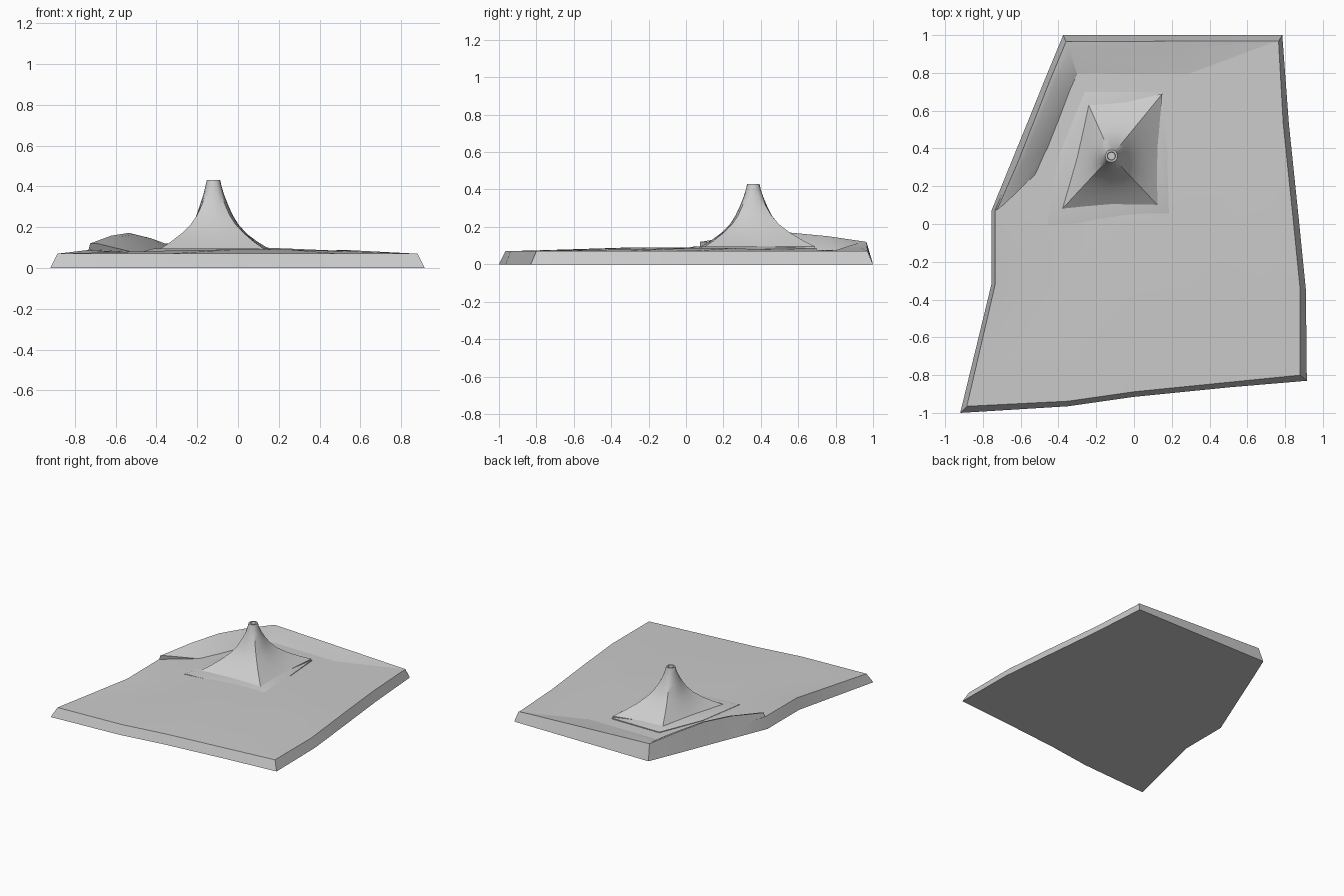
import bpy, bmesh
from math import cos, sin, atan2, radians
from mathutils import Vector

if "Cube" in bpy.data.objects:
    bpy.data.objects.remove(bpy.data.objects["Cube"])


def loft(name, rings, top=None, angle=30, wrap=True, bottom=True):
    """Skin equal-sized point rows, with optional wrap, bottom and peak."""
    bm = bmesh.new()
    rows = [[bm.verts.new(p) for p in r] for r in rings]
    n = len(rows[0])
    for a, b in zip(rows, rows[1:]):
        for i in range(n if wrap else n - 1):
            j = (i + 1) % n
            bm.faces.new((a[i], a[j], b[j], b[i]))
    if bottom:
        bm.faces.new(rows[0][::-1])
    if top:
        peak = bm.verts.new(top)
        for i in range(n):
            bm.faces.new((rows[-1][i], rows[-1][(i + 1) % n], peak))
    elif wrap:
        bm.faces.new(rows[-1])
    bmesh.ops.recalc_face_normals(bm, faces=bm.faces)
    if sum(f.normal.z * f.calc_area() for f in bm.faces) < -.01:
        bmesh.ops.reverse_faces(bm, faces=bm.faces)
    mesh = bpy.data.meshes.new(name)
    bm.to_mesh(mesh)
    bm.free()
    ob = bpy.data.objects.new(name, mesh)
    bpy.context.collection.objects.link(ob)
    bpy.ops.object.select_all(action='DESELECT')
    bpy.context.view_layer.objects.active = ob
    ob.select_set(True)
    bpy.ops.object.shade_smooth_by_angle(angle=radians(angle))
    return ob


# Island slab: outer outline, bevelled rim, gently raised terrain
outline = [(-.92, -1), (-.35, -.965), (0, -.915), (.5, -.865), (.915, -.83),
           (.91, -.35), (.87, .05), (.82, .53), (.785, 1), (-.375, 1),
           (-.565, .535), (-.755, .07), (-.755, -.32)]
rim = [(-.885, -.965, .07), (-.35, -.938, .07), (0, -.888, .07),
       (.5, -.838, .07), (.88, -.80, .07), (.88, -.35, .07),
       (.84, .05, .072), (.79, .53, .07), (.765, .97, .07),
       (-.36, .965, .07), (-.54, .53, .075), (-.735, .075, .09),
       (-.735, -.32, .088)]
inner = [(-.60, -.33, .077), (-.3, -.3, .086), (0, -.27, .091),
         (.25, -.25, .09), (.45, -.2, .084), (.55, .03, .087),
         (.40, .25, .086), (.36, .5, .076), (.3, .78, .073),
         (-.30, .79, .075), (-.40, .53, .077), (-.51, .27, .079),
         (-.57, -.05, .079)]
loft("island_base", [[(x, y, 0) for x, y in outline], rim, inner],
     top=(-.12, .36, .085))

# Coastal ridge along the back left: foot, outer crest, inner crest, valley foot
ridge = [
    [(-.755, .07, 0), (-.725, .075, .12), (-.69, .10, .12), (-.51, .275, .076)],
    [(-.655, .315, 0), (-.622, .31, .158), (-.59, .32, .152), (-.455, .40, .075)],
    [(-.565, .535, 0), (-.535, .53, .172), (-.51, .53, .165), (-.40, .54, .074)],
    [(-.47, .77, 0), (-.445, .76, .15), (-.42, .75, .143), (-.34, .70, .073)],
    [(-.375, 1, 0), (-.36, .965, .12), (-.345, .925, .115), (-.30, .79, .073)],
    [(.2, 1, 0), (.2, .968, .097), (.2, .93, .09), (.3, .79, .072)],
    [(.785, 1, 0), (.768, .97, .073), (.768, .966, .072), (.766, .962, .069)],
]
loft("coastal_ridge", ridge, wrap=False)

# Low apron around the mountain
apron = [(-.46, -.01), (.19, .05), (.19, .23), (.15, .70), (-.26, .70), (-.40, .36)]
c = Vector((-.12, .36))


def scaled(points, f, z):
    return [(*(c + (Vector(p) - c) * f), z) for p in points]


loft("mountain_apron", [scaled(apron, 1, .075), scaled(apron, 1, .083),
                        scaled(apron, .85, .096)], bottom=False)

# Mountain: four-ridged flared cone that turns round toward the crater
corners = [Vector(p) - c for p in ((-.38, .08), (.125, .10), (.15, .69), (-.24, .63))]
plan = []
for k in range(4):
    a, b = corners[k], corners[(k + 1) % 4]
    plan += [a, a.lerp(b, .25) * .97, a.lerp(b, .5) * .95, a.lerp(b, .75) * .97]


def mountain_ring(f, z, blend, radius):
    pts = []
    for p in plan:
        t = atan2(p.y, p.x)
        q = (p * f).lerp(Vector((cos(t), sin(t))) * radius, blend)
        pts.append((*(c + q), z))
    return pts


# Profile steps: plan scale, height, roundness, round radius
profile = [(1, .08, 0, 0), (1, .095, 0, 0), (.83, .13, .1, .19), (.66, .17, .25, .16),
           (.50, .215, .4, .12), (.38, .26, .55, .095), (.29, .31, .7, .072),
           (.21, .36, .85, .052), (.15, .40, 1, .04), (.12, .43, 1, .033)]
rings = [mountain_ring(*p) for p in profile]
rings.append(scaled([p[:2] for p in rings[-1]], .68, .43))
rings.append(scaled([p[:2] for p in rings[-1]], .9, .41))
loft("mountain_with_crater", rings, angle=35, bottom=False)
